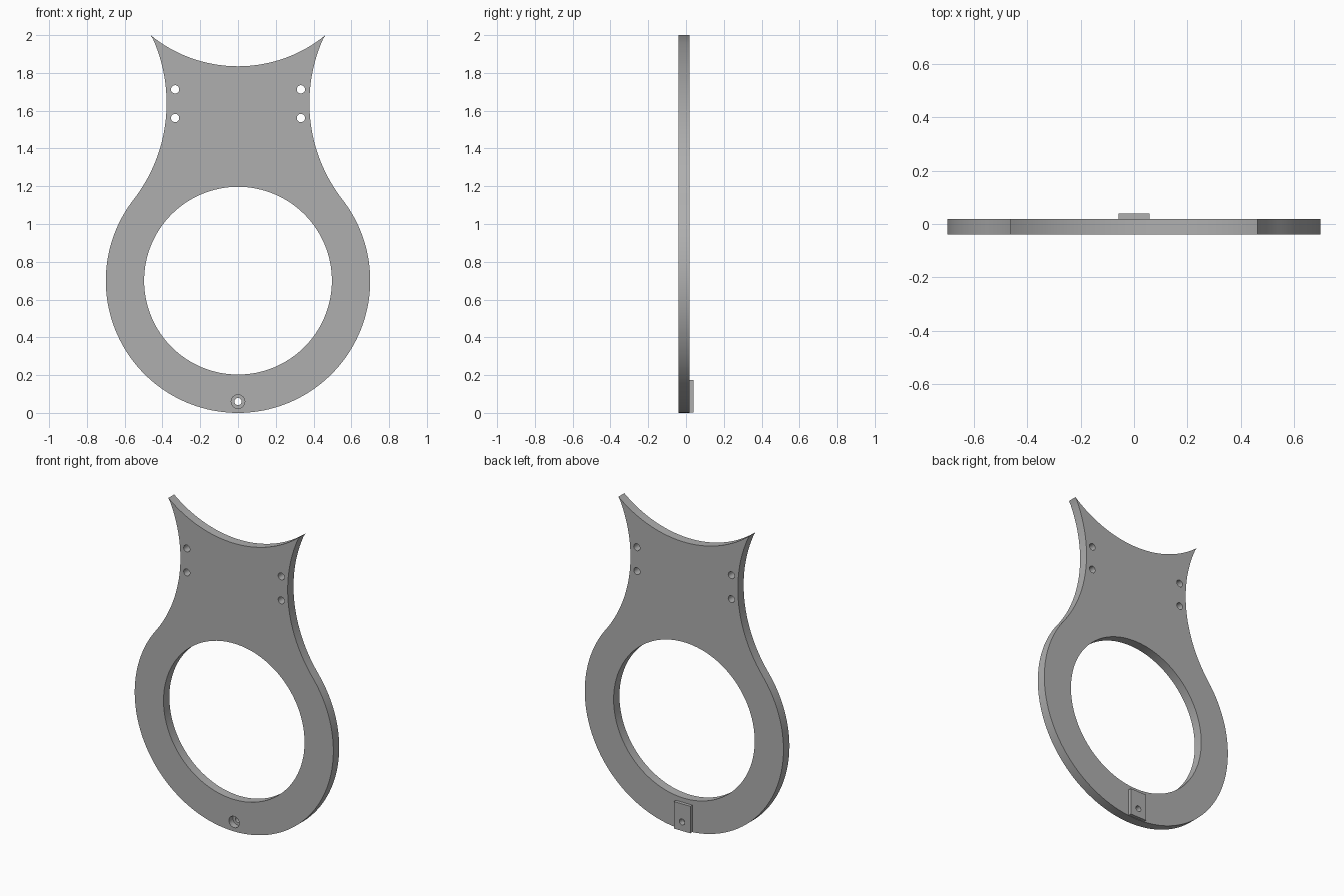
import bpy, bmesh
from math import pi, sin, cos, atan2, radians
from mathutils import Matrix

if "Cube" in bpy.data.objects:
    bpy.data.objects.remove(bpy.data.objects["Cube"])

grey = bpy.data.materials.new("plain grey")
grey.use_nodes = True
grey.diffuse_color = (0.43, 0.43, 0.43, 1)
grey.node_tree.nodes["Principled BSDF"].inputs["Base Color"].default_value = grey.diffuse_color

FRONT, BACK, PAD_BACK = -0.04, 0.019, 0.04
RING_Z, RING_R, OPENING_R = 0.70, 0.70, 0.497
WAIST_X, WAIST_Z, WAIST_R = 1.211, 1.64, 0.833   # centre and radius of the side curve
TIP_X, TIP_Z = 0.463, 2.0
TOP_Z, TOP_R = 2.567, 0.732                      # centre and radius of the top curve
SCREW_Z = 0.06


def arc(cx, cz, r, a0, a1, n):
    return [(cx + r * cos(a0 + (a1 - a0) * i / n), cz + r * sin(a0 + (a1 - a0) * i / n))
            for i in range(n + 1)]


def add_object(name, bm):
    mesh = bpy.data.meshes.new(name)
    bmesh.ops.recalc_face_normals(bm, faces=bm.faces)
    bm.to_mesh(mesh)
    bm.free()
    mesh.materials.append(grey)
    ob = bpy.data.objects.new(name, mesh)
    bpy.context.collection.objects.link(ob)
    return ob


def prism(name, outline, y0, y1):
    bm = bmesh.new()
    face = bm.faces.new([bm.verts.new((x, y0, z)) for x, z in outline])
    ext = bmesh.ops.extrude_face_region(bm, geom=[face])["geom"]
    bmesh.ops.translate(bm, vec=(0, y1 - y0, 0),
                        verts=[v for v in ext if isinstance(v, bmesh.types.BMVert)])
    return add_object(name, bm)


def drill(name, x, z, r, y0, y1, sides=32):
    bm = bmesh.new()
    bmesh.ops.create_cone(bm, cap_ends=True, segments=sides, radius1=r, radius2=r, depth=y1 - y0,
                          matrix=Matrix.Translation((x, (y0 + y1) / 2, z)) @ Matrix.Rotation(pi / 2, 4, "X"))
    ob = add_object(name, bm)
    ob.hide_render = True
    return ob


def cut(ob, cutters):
    for c in cutters:
        mod = ob.modifiers.new(c.name, "BOOLEAN")
        mod.operation, mod.solver, mod.object = "DIFFERENCE", "EXACT", c
    bpy.context.view_layer.update()
    old = ob.data
    ob.data = bpy.data.meshes.new_from_object(ob.evaluated_get(bpy.context.evaluated_depsgraph_get()))
    ob.modifiers.clear()
    bpy.data.meshes.remove(old)
    for c in cutters:
        bpy.data.objects.remove(c)
    bpy.ops.object.select_all(action="DESELECT")
    ob.select_set(True)
    bpy.context.view_layer.objects.active = ob
    bpy.ops.object.shade_smooth_by_angle(angle=radians(30))


# Right half of the outline: ring, side curve, then the mirrored half and top curve
join = atan2(WAIST_Z - RING_Z, WAIST_X)
tip = atan2(TIP_Z - WAIST_Z, TIP_X - WAIST_X)
half = arc(0, RING_Z, RING_R, -pi / 2, join, 56)
half += arc(WAIST_X, WAIST_Z, WAIST_R, join + pi, tip, 36)[1:]
half[-1] = (TIP_X, TIP_Z)
top = atan2(TIP_Z - TOP_Z, TIP_X)
crown = arc(0, TOP_Z, TOP_R, top, -pi - top, 40)[1:-1]
outline = half + crown + [(-x, z) for x, z in reversed(half[1:])]

# Plate with ring opening, four mounting holes and a counterbored screw hole
plate = prism("plate", outline, FRONT, BACK)
cutters = [drill("ring_opening", 0, RING_Z, OPENING_R, -0.2, 0.2, 128)]
for x in (-0.333, 0.333):
    for z in (1.561, 1.713):
        cutters.append(drill("mounting_hole", x, z, 0.022, -0.2, 0.2))
cutters.append(drill("counterbore", 0, SCREW_Z, 0.036, -0.2, 0.0))
cutters.append(drill("screw_hole", 0, SCREW_Z, 0.019, -0.2, 0.2))
cut(plate, cutters)

# Small raised pad on the back around the screw hole
pad = prism("back_pad", [(-0.058, 0.003), (0.058, 0.003), (0.058, 0.175), (-0.058, 0.175)], BACK, PAD_BACK)
cut(pad, [drill("pad_hole", 0, SCREW_Z, 0.019, -0.2, 0.2)])
